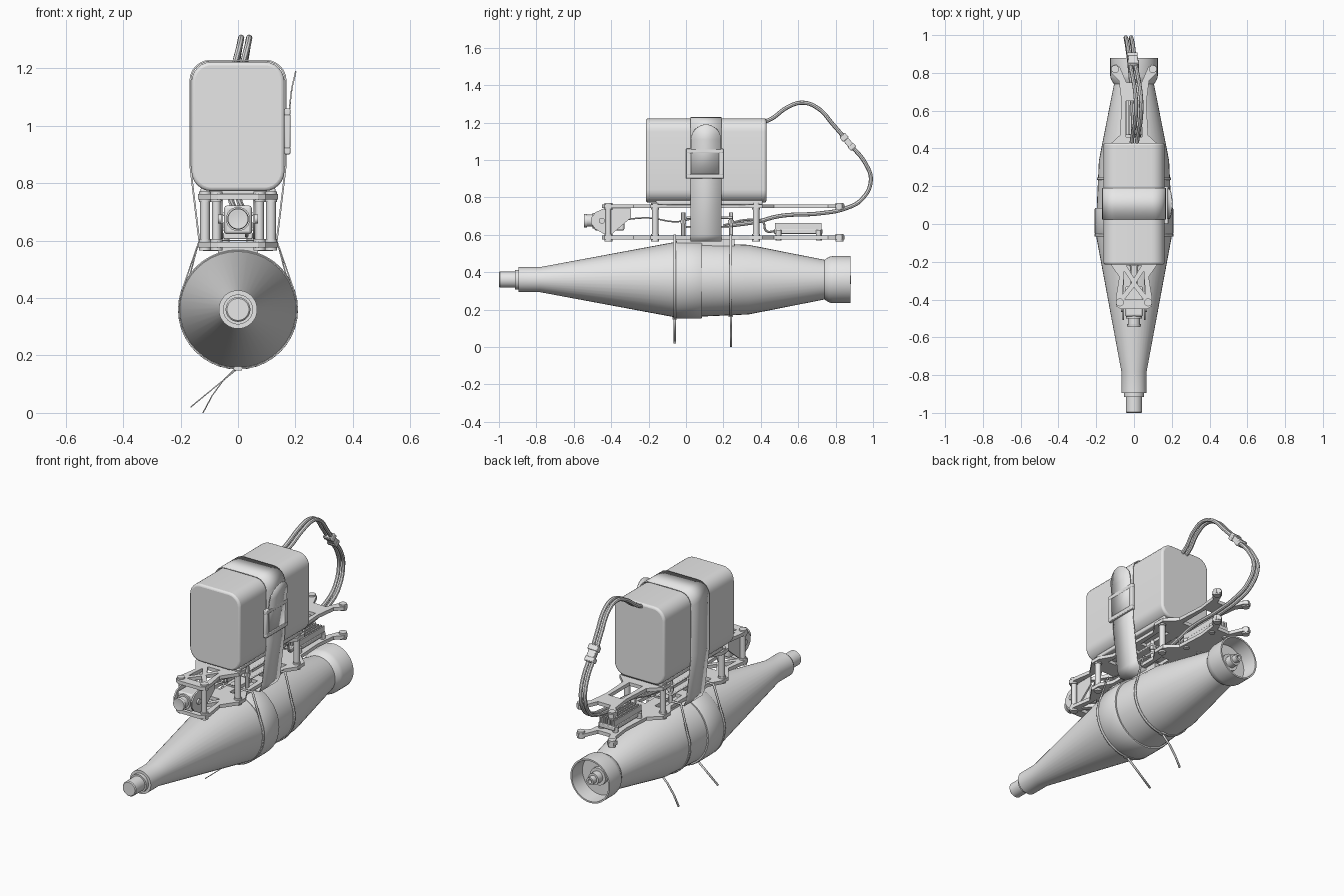
import bpy, bmesh, math
from mathutils import Vector

if "Cube" in bpy.data.objects:
    bpy.data.objects.remove(bpy.data.objects["Cube"])

grey = bpy.data.materials.new("plain grey")
grey.diffuse_color = (0.8, 0.8, 0.8, 1)
grey.use_nodes = True
grey.node_tree.nodes["Principled BSDF"].inputs["Base Color"].default_value = grey.diffuse_color
AXIS_Z = 0.36


def add(name, bm_or_mesh):
    if isinstance(bm_or_mesh, bmesh.types.BMesh):
        me = bpy.data.meshes.new(name)
        bmesh.ops.recalc_face_normals(bm_or_mesh, faces=bm_or_mesh.faces[:])
        bm_or_mesh.to_mesh(me)
        bm_or_mesh.free()
    else:
        me = bm_or_mesh
    me.materials.clear()
    me.materials.append(grey)
    ob = bpy.data.objects.new(name, me)
    bpy.context.collection.objects.link(ob)
    return ob


def bevel(ob, w, seg=2):
    m = ob.modifiers.new("bevel", 'BEVEL')
    m.width, m.segments, m.limit_method = w, seg, 'ANGLE'
    m.angle_limit = math.radians(40)
    return ob


def prism(name, pts, axis, a, b):
    """Extrude a 2D outline along an axis from a to b."""
    place = {'x': lambda p, t: (t, p[0], p[1]),
             'y': lambda p, t: (p[0], t, p[1]),
             'z': lambda p, t: (p[0], p[1], t)}[axis]
    bm = bmesh.new()
    lo = [bm.verts.new(place(p, a)) for p in pts]
    hi = [bm.verts.new(place(p, b)) for p in pts]
    bm.faces.new(lo)
    bm.faces.new(hi)
    for i in range(len(pts)):
        j = (i + 1) % len(pts)
        bm.faces.new((lo[i], lo[j], hi[j], hi[i]))
    return add(name, bm)


def box(name, x0, x1, y0, y1, z0, z1):
    return prism(name, [(x0, y0), (x1, y0), (x1, y1), (x0, y1)], 'z', z0, z1)


def circle(cx, cy, r, n=16):
    return [(cx + r * math.cos(2 * math.pi * i / n), cy + r * math.sin(2 * math.pi * i / n)) for i in range(n)]


def arc(cx, cy, r, a0, a1, n=6):
    return [(cx + r * math.cos(math.radians(a0 + (a1 - a0) * i / n)),
             cy + r * math.sin(math.radians(a0 + (a1 - a0) * i / n))) for i in range(n + 1)]


def rounded(x0, x1, y0, y1, r):
    return (arc(x1 - r, y1 - r, r, 0, 90) + arc(x0 + r, y1 - r, r, 90, 180)
            + arc(x0 + r, y0 + r, r, 180, 270) + arc(x1 - r, y0 + r, r, 270, 360))


def lathe(name, prof, z=AXIS_Z, n=40):
    """Revolve (y, radius) pairs about the long axis."""
    bm = bmesh.new()
    rings = [[bm.verts.new((x, y, zz)) for x, zz in circle(0, z, r, n)] for y, r in prof]
    for A, B in zip(rings, rings[1:]):
        for i in range(n):
            j = (i + 1) % n
            bm.faces.new((A[i], A[j], B[j], B[i]))
    bmesh.ops.remove_doubles(bm, verts=bm.verts[:], dist=1e-5)
    return add(name, bm)


def ribbon(name, pts, y0, y1, thick, closed=True):
    """Thin band following an x-z path."""
    bm = bmesh.new()
    A = [bm.verts.new((x, y0, z)) for x, z in pts]
    B = [bm.verts.new((x, y1, z)) for x, z in pts]
    n = len(pts)
    for i in range(n if closed else n - 1):
        j = (i + 1) % n
        bm.faces.new((A[i], A[j], B[j], B[i]))
    ob = add(name, bm)
    m = ob.modifiers.new("thickness", 'SOLIDIFY')
    m.thickness, m.offset = thick, 0
    return ob


def from_curve(name, cu):
    tmp = bpy.data.objects.new(name, cu)
    bpy.context.collection.objects.link(tmp)
    dg = bpy.context.evaluated_depsgraph_get()
    me = bpy.data.meshes.new_from_object(tmp.evaluated_get(dg))
    bpy.data.objects.remove(tmp)
    return add(name, me)


def wire(name, pts, r):
    cu = bpy.data.curves.new(name, 'CURVE')
    cu.dimensions = '3D'
    cu.bevel_depth, cu.bevel_resolution, cu.resolution_u = r, 2, 8
    cu.use_fill_caps = True
    s = cu.splines.new('BEZIER')
    s.bezier_points.add(len(pts) - 1)
    for p, c in zip(s.bezier_points, pts):
        p.co = c
        p.handle_left_type = p.handle_right_type = 'AUTO'
    return from_curve(name, cu)


def plate(name, loops, z0, z1):
    """Flat plate: first loop is the outline, the others are holes."""
    cu = bpy.data.curves.new(name, 'CURVE')
    cu.dimensions, cu.fill_mode = '2D', 'BOTH'
    cu.extrude = (z1 - z0) / 2
    for lp in loops:
        s = cu.splines.new('POLY')
        s.points.add(len(lp) - 1)
        for p, c in zip(s.points, lp):
            p.co = (c[0], c[1], 0, 1)
        s.use_cyclic_u = True
    ob = from_curve(name, cu)
    ob.location.z = (z0 + z1) / 2
    return ob


# Long turned body with stepped nose and open flared tail
lathe("body", [(-1, 0), (-1, .038), (-.995, .043), (-.915, .043), (-.915, .052), (-.895, .052),
               (-.895, .067), (-.78, .067), (-.055, .202), (.09, .197), (.335, .186),
               (.74, .106), (.765, .122), (.785, .126), (.88, .126), (.88, .117),
               (.79, .112), (.79, 0)])
lathe("body_band", [(-.055, .195), (-.055, .205), (-.048, .209), (.078, .209), (.086, .205), (.086, .19)])
lathe("tail_socket", [(.78, .05), (.81, .05), (.81, .033), (.85, .033), (.85, .022), (.882, .022),
                      (.882, .012), (.86, .012), (.86, 0)], n=20)

# Frame plates with mirrored outline and cutouts
half = [(.07, -.45), (.095, -.435), (.095, -.385), (.078, -.28), (.14, -.19), (.14, -.13),
        (.1, -.06), (.1, .28), (.14, .34), (.14, .41), (.075, .47), (.065, .64), (.08, .76),
        (.12, .8), (.12, .835), (.095, .848), (.075, .83), (.04, .75)]
outline = half + [(-x, y) for x, y in reversed(half)]
holes = [[(-.05, -.4), (.05, -.4), (0, -.335)], [(-.04, -.22), (.04, -.22), (0, -.285)]]
for s in (-1, 1):
    holes.append([(s * .06, -.37), (s * .012, -.31), (s * .052, -.25)])
    holes.append([(s * .03, -.12), (s * .08, -.12), (s * .07, .08), (s * .03, .08)])
    holes.append([(s * .03, .14), (s * .07, .14), (s * .08, .33), (s * .03, .33)])
rear_cut = [(-.042, .46), (.042, .46), (.042, .65), (-.042, .65)]
plate("top_plate", [outline] + holes + [rear_cut], .742, .762)
plate("bottom_plate", [outline] + holes, .575, .595)
box("body_spacer", -.07, .07, -.05, .26, .54, .576)
bevel(box("battery_pad", -.13, .13, -.16, .41, .76, .785), .006)

# Standoffs with screw heads
for s in (-1, 1):
    for y, x, w in ((-.415, .075, .015), (-.165, .115, .017), (.375, .115, .017), (.82, .1, 0)):
        if w:
            prism("standoff", circle(s * x, y, w), 'z', .59, .745)
        for z in (.565, .595, .734, .76):
            prism("screw_head", circle(s * x, y, .021), 'z', z, z + .01)

# Electronics stack between the plates
for z in (.635, .685):
    bevel(box("circuit_board", -.085, .085, .0, .25, z, z + .012), .004)
box("board_chip", -.05, .05, .06, .19, .645, .665)
box("upper_chip", -.035, .035, .08, .17, .695, .71)
for s in (-1, 1):
    for y in (-.015, .24):
        prism("stack_post", circle(s * .07, y, .011, 12), 'z', .59, .72)
        prism("stack_nut", circle(s * .07, y, .018, 6), 'z', .66, .68)
    wire("camera_cable", [(s * .012, -.34, .68), (s * .02, -.2, .69), (s * .03, -.05, .67),
                          (s * .03, .05, .69)], .004)

# Camera and its side brackets
bevel(box("camera_body", -.048, .048, -.49, -.33, .622, .722), .01)
lathe("camera_lens", [(-.485, .042), (-.5, .042), (-.5, .032), (-.53, .032), (-.53, .037), (-.545, .035),
                      (-.545, .028), (-.538, 0)], z=.675, n=24)
bracket = [(-.44, .74), (-.295, .74), (-.295, .69), (-.395, .605), (-.44, .605),
           (-.485, .63), (-.507, .66), (-.507, .69), (-.485, .72)]
for s in (-1, 1):
    prism("camera_bracket", bracket, 'x', s * .052, s * .06)
    prism("camera_screw", circle(-.45, .675, .016), 'x', s * .058, s * .07)

# Finned rear module
bevel(box("module_base", -.05, .05, .47, .73, .605, .63), .004)
for i in range(6):
    x = -.044 + i * .0176
    box("module_fin", x - .004, x + .004, .475, .725, .625, .662)
for s in (-1, 1):
    for y in (.495, .71):
        prism("module_foot", circle(s * .045, y, .016, 12), 'z', .568, .625)
wire("module_lead", [(.03, .48, .62), (.03, .43, .62), (.03, .41, .67), (.025, .33, .68), (.02, .2, .65)], .006)

# Battery block
bevel(prism("battery", rounded(-.162, .162, .772, 1.222, .07), 'y', -.215, .43), .012, 3)

# Strap around battery and lower plate, with buckle and loose end
strap_half = [(.12, .566), (.135, .6), (.158, .79), (.166, .86)] + arc(.096, 1.156, .07, 0, 90)
ribbon("strap", strap_half + [(-x, z) for x, z in reversed(strap_half)], .025, .19, .006)
for y0, y1, z0, z1 in ((.0, .2, .9, .925), (.0, .2, 1.035, 1.06), (.0, .025, .92, 1.04), (.175, .2, .92, 1.04)):
    bevel(box("buckle_frame", .162, .182, y0, y1, z0, z1), .004)
box("buckle_plate", .162, .177, .02, .18, .92, 1.04)
tail_rows = [(.174, .91, .08), (.176, 1.05, .08), (.182, 1.11, .08), (.187, 1.14, .075),
             (.193, 1.165, .058), (.197, 1.182, .035), (.199, 1.19, .01)]
bm = bmesh.new()
rows = [[bm.verts.new((x, .107 + s * w, z)) for s in (-1, 1)] for x, z, w in tail_rows]
for A, B in zip(rows, rows[1:]):
    bm.faces.new((A[0], A[1], B[1], B[0]))
loose = add("strap_end", bm)
loose.modifiers.new("thickness", 'SOLIDIFY').thickness = .005

# Cable ties holding body to frame, with loose tails
for y, r, tail in ((-.06, .206, [(0, .155), (-.08, .09), (-.165, .02)]),
                   (.24, .194, [(0, .165), (-.05, .115), (-.09, .06), (-.122, .0)])):
    under = arc(0, AXIS_Z, r, 22, -202, 32)
    ribbon("cable_tie", [(-.135, .6), (.135, .6)] + under, y - .007, y + .007, .005)
    ribbon("tie_tail", tail, y - .006, y + .006, .004, closed=False)
    box("tie_head", -.014, .014, y - .012, y + .012, AXIS_Z - r - .006, AXIS_Z - r + .012)

# Twin power cables with inline connector
path = [(0, .41, 1.2), (.005, .46, 1.222), (.02, .54, 1.28), (.025, .62, 1.306), (.02, .7, 1.28),
        (.005, .79, 1.185), (-.01, .87, 1.09), (-.022, .96, .98), (-.03, .988, .89),
        (-.022, .94, .79), (-.01, .85, .74), (.0, .72, .715), (.01, .5, .7), (.01, .38, .67), (.01, .24, .65)]
for s in (-1, 1):
    wire("power_cable", [(x + s * .014, y, z) for x, y, z in path], .011)
along = Vector((-.012, .08, -.095)).normalized()
for c, length, w in ((.0, .1, .024), (-.03, .03, .03), (.035, .025, .029)):
    con = bevel(box("cable_connector", -w, w, -w * .65, w * .65, -length / 2, length / 2), .004)
    con.rotation_euler = (math.atan2(.08, .095) + math.pi, 0, 0)
    con.location = Vector((-.006, .865, 1.097)) + along * c

# Smooth shading with sharp edges kept
for ob in bpy.context.scene.objects:
    ob.select_set(True)
    bpy.context.view_layer.objects.active = ob
bpy.ops.object.shade_smooth_by_angle(angle=math.radians(30))
